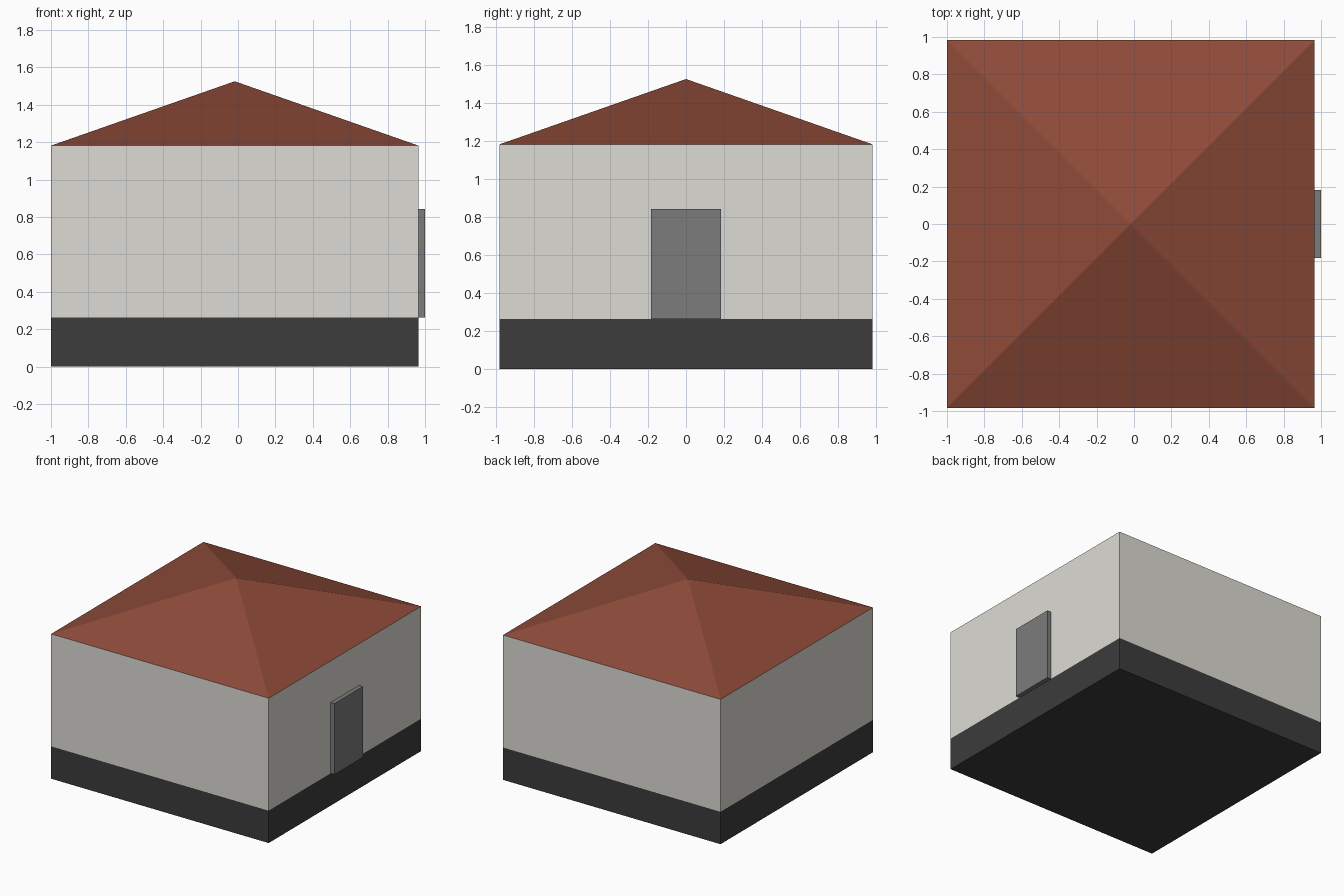
import bpy
import bmesh
import math

if "Cube" in bpy.data.objects:
    bpy.data.objects.remove(bpy.data.objects["Cube"])

CX, HALF = -0.0175, 0.9825          # house centre and half width
Z_BASE, Z_WALL, Z_PEAK = 0.264, 1.182, 1.526
DOOR_HALF, DOOR_TOP = 0.183, 0.842


def finish(obj, name, color):
    obj.name = obj.data.name = name
    mat = bpy.data.materials.new(name + "_paint")
    mat.diffuse_color = (*color, 1)
    mat.use_nodes = True
    mat.node_tree.nodes["Principled BSDF"].inputs["Base Color"].default_value = mat.diffuse_color
    obj.data.materials.append(mat)
    return obj


def box(name, lo, hi, color):
    center = [(a + b) / 2 for a, b in zip(lo, hi)]
    bpy.ops.mesh.primitive_cube_add(size=1, location=center)
    obj = bpy.context.object
    obj.scale = [b - a for a, b in zip(lo, hi)]
    bpy.ops.object.transform_apply(location=False, rotation=False, scale=True)
    return finish(obj, name, color)


x0, x1 = CX - HALF, CX + HALF

# Dark plinth and pale walls
box("foundation", (x0, -HALF, 0), (x1, HALF, Z_BASE), (0.045, 0.045, 0.045))
box("walls", (x0, -HALF, Z_BASE), (x1, HALF, Z_WALL), (0.72, 0.71, 0.66))

# Door slab on the right side
box("door", (x1, -DOOR_HALF, Z_BASE), (1.0, DOOR_HALF, DOOR_TOP), (0.2, 0.2, 0.2))

# Four-sided pyramid roof
bm = bmesh.new()
corners = [bm.verts.new((x, y, Z_WALL)) for x, y in
           ((x0, -HALF), (x1, -HALF), (x1, HALF), (x0, HALF))]
peak = bm.verts.new((CX, 0, Z_PEAK))
for i in range(4):
    bm.faces.new((corners[i], corners[(i + 1) % 4], peak))
bm.faces.new(corners[::-1])
mesh = bpy.data.meshes.new("roof")
bm.to_mesh(mesh)
bm.free()
roof = bpy.data.objects.new("roof", mesh)
bpy.context.collection.objects.link(roof)
finish(roof, "roof", (0.27, 0.07, 0.04))
